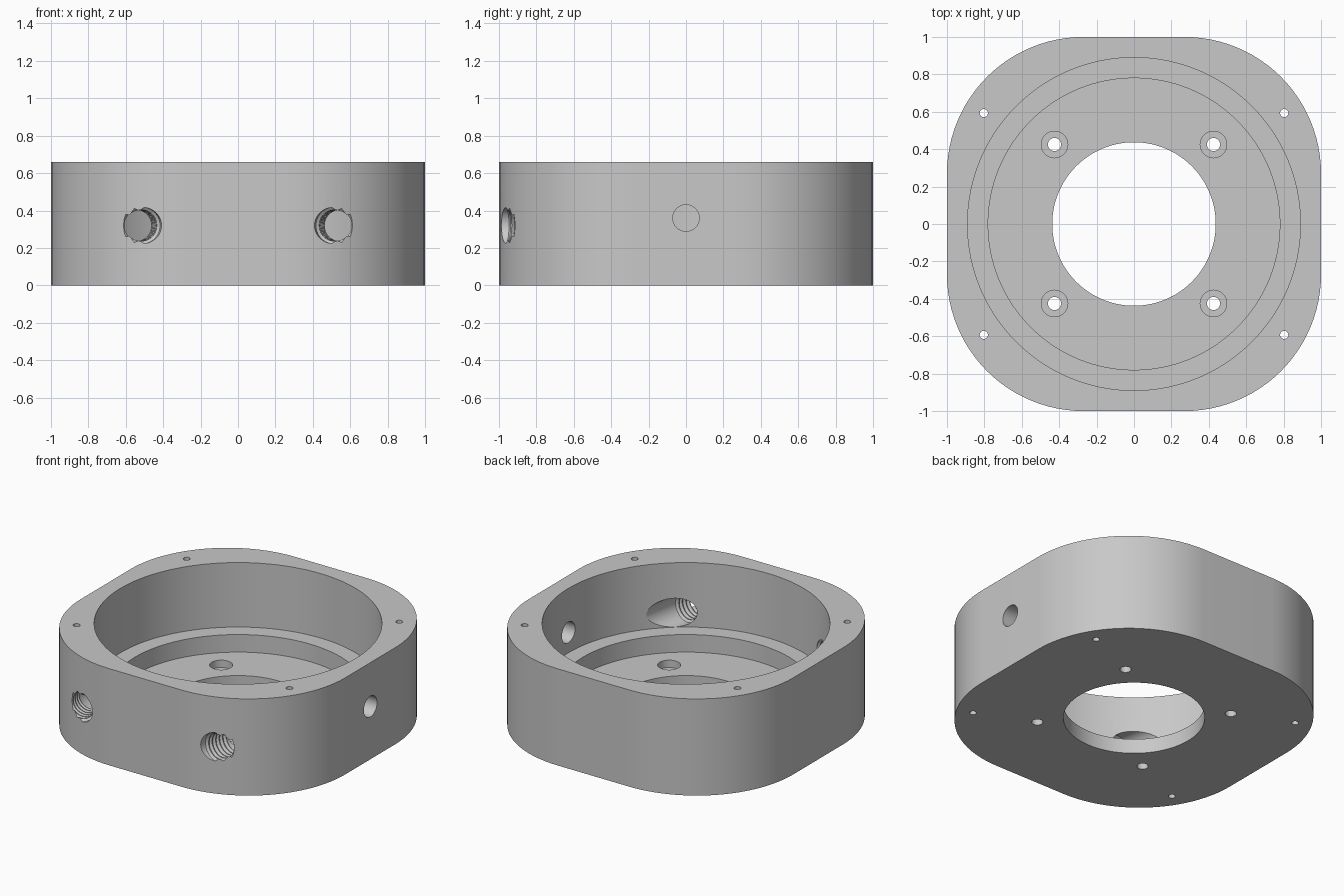
import bpy, bmesh, math
from mathutils import Vector, Matrix

cube = bpy.data.objects.get("Cube")
if cube:
    bpy.data.objects.remove(cube, do_unlink=True)

HEIGHT, CORNER = 0.66, 0.73

metal = bpy.data.materials.new("light grey metal")
metal.use_nodes = True
grey = (0.58, 0.58, 0.58, 1)
metal.diffuse_color = grey
metal.node_tree.nodes["Principled BSDF"].inputs["Base Color"].default_value = grey


def add_object(name, bm):
    bmesh.ops.recalc_face_normals(bm, faces=bm.faces)
    mesh = bpy.data.meshes.new(name)
    bm.to_mesh(mesh)
    bm.free()
    mesh.materials.append(metal)
    obj = bpy.data.objects.new(name, mesh)
    bpy.context.collection.objects.link(obj)
    return obj


def lathe(name, profile, segments, matrix):
    """Closed solid turned from (radius, distance along axis) points."""
    bm = bmesh.new()
    rings = []
    for r, h in profile:
        ring = []
        for i in range(segments):
            a = math.tau * i / segments
            ring.append(bm.verts.new(matrix @ Vector((r * math.cos(a), r * math.sin(a), h))))
        rings.append(ring)
    for low, high in zip(rings, rings[1:]):
        for i in range(segments):
            j = (i + 1) % segments
            bm.faces.new((low[i], low[j], high[j], high[i]))
    bm.faces.new(rings[0])
    bm.faces.new(rings[-1])
    return add_object(name, bm)


def cut(target, cutter):
    cutter.hide_render = True
    mod = target.modifiers.new("cut", 'BOOLEAN')
    mod.operation, mod.solver, mod.object = 'DIFFERENCE', 'EXACT', cutter
    bpy.context.view_layer.objects.active = target
    bpy.ops.object.modifier_apply(modifier=mod.name)
    bpy.data.objects.remove(cutter, do_unlink=True)


# Rounded square block
bm = bmesh.new()
outline = []
for q in range(4):
    mid = math.pi * (q + 0.5) / 2
    c = (1 - CORNER) * math.sqrt(2)
    for k in range(25):
        a = math.pi / 2 * (q + k / 24)
        outline.append(bm.verts.new((c * math.cos(mid) + CORNER * math.cos(a),
                                     c * math.sin(mid) + CORNER * math.sin(a), 0)))
base = bm.faces.new(outline)
top = bmesh.ops.extrude_face_region(bm, geom=[base])
bmesh.ops.translate(bm, vec=(0, 0, HEIGHT),
                    verts=[v for v in top["geom"] if isinstance(v, bmesh.types.BMVert)])
housing = add_object("housing", bm)

# Stepped bore: centre opening, recess, main chamber
cut(housing, lathe("bore_cutter", [(0.437, -0.1), (0.437, 0.10), (0.78, 0.10), (0.78, 0.22),
                                   (0.89, 0.22), (0.89, 0.8)], 128, Matrix()))

# Counterbored floor holes and small corner holes
for sx in (-1, 1):
    for sy in (-1, 1):
        cut(housing, lathe("floor_hole_cutter", [(0.035, -0.1), (0.035, 0.05), (0.071, 0.05),
                                                 (0.071, 0.15)], 32,
                           Matrix.Translation((sx * 0.425, sy * 0.425, 0))))
        cut(housing, lathe("corner_hole_cutter", [(0.022, -0.1), (0.022, 0.8)], 20,
                           Matrix.Translation((sx * 0.803, sy * 0.593, 0))))

# Plain side hole
cut(housing, lathe("side_hole_cutter", [(0.071, 0), (0.071, 0.4)], 48,
                   Matrix.Translation((0.75, 0, 0.36)) @ Matrix.Rotation(math.pi / 2, 4, 'Y')))

# Slanted threaded ports in the front
thread = [(0.098, -0.2), (0.098, 0.0)]
for i in range(6):
    start = 0.03 * i
    thread += [(0.083, start + 0.012), (0.083, start + 0.018), (0.098, start + 0.03)]
thread.append((0.098, 0.5))
for side in (-1, 1):
    inward = Vector((side * math.sin(math.radians(11)), math.cos(math.radians(11)), 0))
    turn = inward.to_track_quat('Z', 'Y').to_matrix().to_4x4()
    place = Matrix.Translation((side * 0.513, -0.965, 0.32)) @ turn
    cut(housing, lathe("port_cutter", thread, 40, place))

# Smooth curved walls, crisp rims
bpy.ops.object.select_all(action='DESELECT')
housing.select_set(True)
bpy.context.view_layer.objects.active = housing
bpy.ops.object.shade_smooth_by_angle(angle=math.radians(25))
